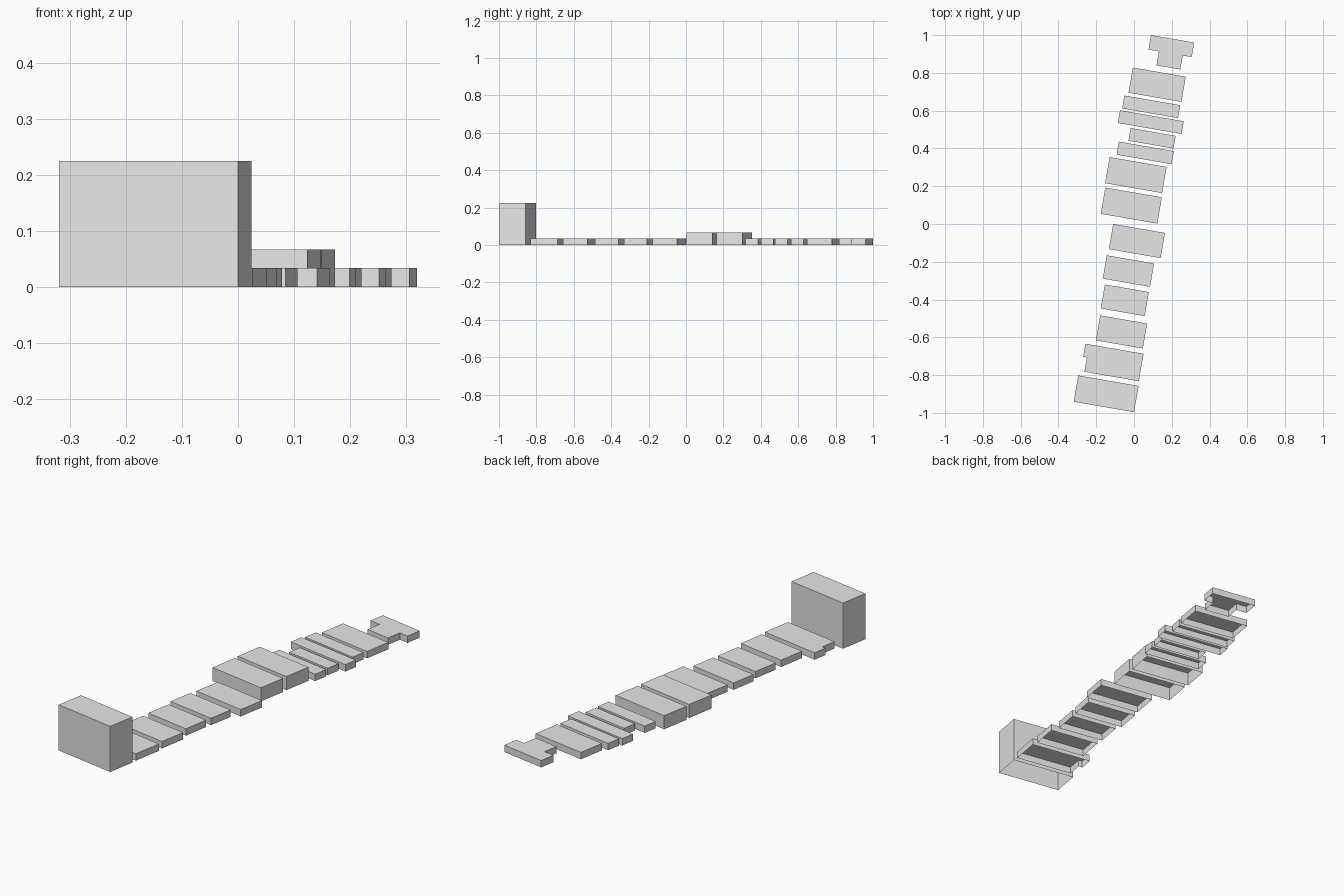
import bpy
import bmesh
import math
from mathutils import Matrix, Vector

default_cube = bpy.data.objects.get("Cube")
if default_cube:
    bpy.data.objects.remove(default_cube, do_unlink=True)

# One plain grey for the whole terrace
grey = bpy.data.materials.new("plain_grey")
grey.use_nodes = True
colour = (0.8, 0.8, 0.8, 1.0)
grey.diffuse_color = colour
grey.node_tree.nodes["Principled BSDF"].inputs["Base Color"].default_value = colour

TILT = Matrix.Rotation(math.radians(-9.8), 3, "Z")
LOW, MIDDLE, TALL = 0.034, 0.067, 0.225


def rectangle(width, depth):
    """Footprint running right and forward from its back corner."""
    return [(0, 0), (width, 0), (width, -depth), (0, -depth)]


def building(name, corner, footprint, height):
    """Flat-roofed block with walls and roof, open underneath."""
    origin = Vector((corner[0], corner[1], 0))
    bm = bmesh.new()
    roof_corners = [bm.verts.new(origin + TILT @ Vector((x, y, height)))
                    for x, y in footprint]
    roof = bm.faces.new(roof_corners)
    roof.normal_update()
    if roof.normal.z < 0:
        roof.normal_flip()
    walls = bmesh.ops.extrude_edge_only(bm, edges=list(bm.edges))
    for vert in walls["geom"]:
        if isinstance(vert, bmesh.types.BMVert):
            vert.co.z = 0
    bmesh.ops.recalc_face_normals(bm, faces=list(bm.faces))
    roof.normal_update()
    if roof.normal.z < 0:
        bmesh.ops.reverse_faces(bm, faces=list(bm.faces))
    mesh = bpy.data.meshes.new(name)
    bm.to_mesh(mesh)
    bm.free()
    mesh.materials.append(grey)
    obj = bpy.data.objects.new(name, mesh)
    bpy.context.collection.objects.link(obj)
    return obj


# Rectangular blocks from back to front: back right-hand corner, footprint, height
blocks = [
    ("back_wide_house", (-0.006, 0.828), rectangle(0.284, 0.135), LOW),
    ("first_narrow_house", (-0.051, 0.68), rectangle(0.30, 0.069), LOW),
    ("second_narrow_house", (-0.074, 0.602), rectangle(0.342, 0.068), LOW),
    ("third_narrow_house", (-0.018, 0.508), rectangle(0.242, 0.068), LOW),
    ("fourth_narrow_house", (-0.08, 0.436), rectangle(0.295, 0.07), LOW),
    ("back_middle_hall", (-0.129, 0.354), rectangle(0.306, 0.14), MIDDLE),
    ("front_middle_hall", (-0.152, 0.193), rectangle(0.304, 0.141), MIDDLE),
    ("central_house", (-0.11, 0), rectangle(0.278, 0.135), LOW),
    ("first_front_house", (-0.144, -0.166), rectangle(0.254, 0.125), LOW),
    ("second_front_house", (-0.154, -0.32), rectangle(0.236, 0.129), LOW),
    ("third_front_house", (-0.179, -0.484), rectangle(0.252, 0.134), LOW),
    ("tall_front_block", (-0.295, -0.802), rectangle(0.324, 0.141), TALL),
]
for name, corner, footprint, height in blocks:
    building(name, corner, footprint, height)

# T-shaped house at the back end
tee = [(0, 0), (0.232, 0), (0.232, -0.078), (0.184, -0.078),
       (0.184, -0.153), (0.056, -0.153), (0.056, -0.078), (0, -0.078)]
building("tee_house", (0.09, 1.0), tee, LOW)

# Notched house behind the tall block
notched = [(0, 0), (0.312, 0), (0.312, -0.147), (0.02, -0.147),
           (0.02, -0.07), (0, -0.07)]
building("notched_house", (-0.257, -0.634), notched, LOW)
